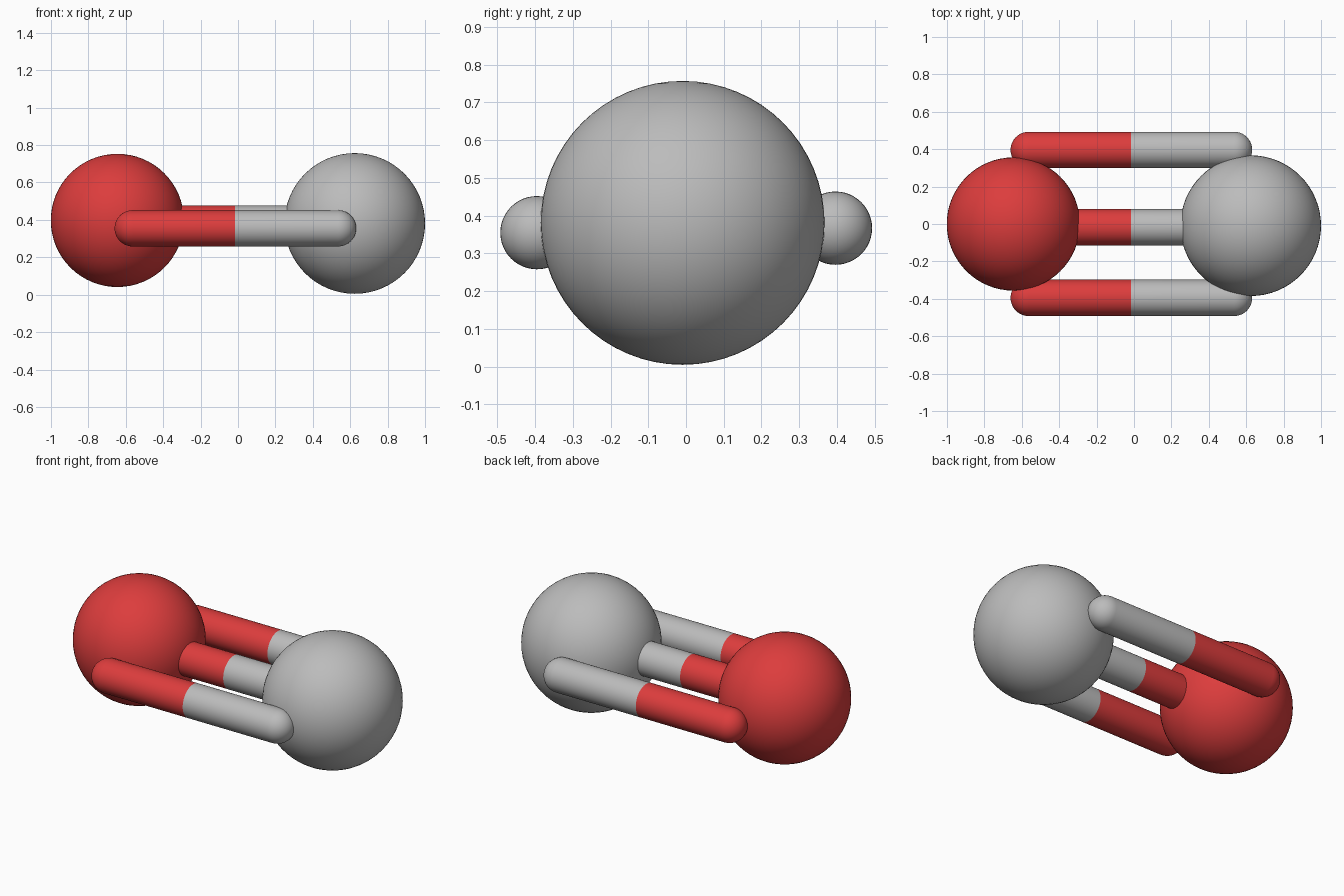
import bpy
import bmesh
import math
from mathutils import Matrix, Vector

if "Cube" in bpy.data.objects:
    bpy.data.objects.remove(bpy.data.objects["Cube"])


def make_material(name, rgb):
    mat = bpy.data.materials.new(name)
    mat.diffuse_color = (*rgb, 1.0)
    mat.use_nodes = True
    mat.node_tree.nodes["Principled BSDF"].inputs["Base Color"].default_value = mat.diffuse_color
    return mat


RED = make_material("red", (0.72, 0.046, 0.046))
GREY = make_material("grey", (0.50, 0.50, 0.50))


def finish(bm, name, mat):
    mesh = bpy.data.meshes.new(name)
    bmesh.ops.recalc_face_normals(bm, faces=bm.faces)
    for f in bm.faces:
        f.smooth = True
    bm.to_mesh(mesh)
    bm.free()
    mesh.materials.append(mat)
    obj = bpy.data.objects.new(name, mesh)
    bpy.context.collection.objects.link(obj)


def ball(name, centre, radius, mat):
    bm = bmesh.new()
    bmesh.ops.create_uvsphere(bm, u_segments=64, v_segments=32, radius=radius,
                              matrix=Matrix.Translation(centre))
    finish(bm, name, mat)


def half_rod(name, x_split, x_shoulder, y, z, radius, mat):
    """Half of a bond: a tube from the colour split to a rounded tip."""
    side = math.copysign(1, x_shoulder - x_split)
    profile = [(x_split, radius)]
    for i in range(11):
        a = math.pi / 2 * i / 10
        profile.append((x_shoulder + side * radius * math.sin(a), radius * math.cos(a)))
    bm = bmesh.new()
    verts = [bm.verts.new((x, y, z + r)) for x, r in profile]
    edges = [bm.edges.new(pair) for pair in zip(verts, verts[1:])]
    bmesh.ops.spin(bm, geom=verts + edges, cent=Vector((0, y, z)), axis=(1, 0, 0),
                   angle=2 * math.pi, steps=48)
    bmesh.ops.remove_doubles(bm, verts=bm.verts, dist=1e-5)
    finish(bm, name, mat)


# the two atoms
ball("red_atom", (-0.645, 0.0, 0.397), 0.356, RED)
ball("grey_atom", (0.624, -0.009, 0.381), 0.376, GREY)

# three parallel two-coloured bonds
SPLIT = -0.017
for label, y, z in (("front", -0.395, 0.355), ("middle", -0.017, 0.380), ("back", 0.396, 0.367)):
    half_rod(label + "_bond_red", SPLIT, -0.563, y, z, 0.097, RED)
    half_rod(label + "_bond_grey", SPLIT, 0.535, y, z, 0.097, GREY)
